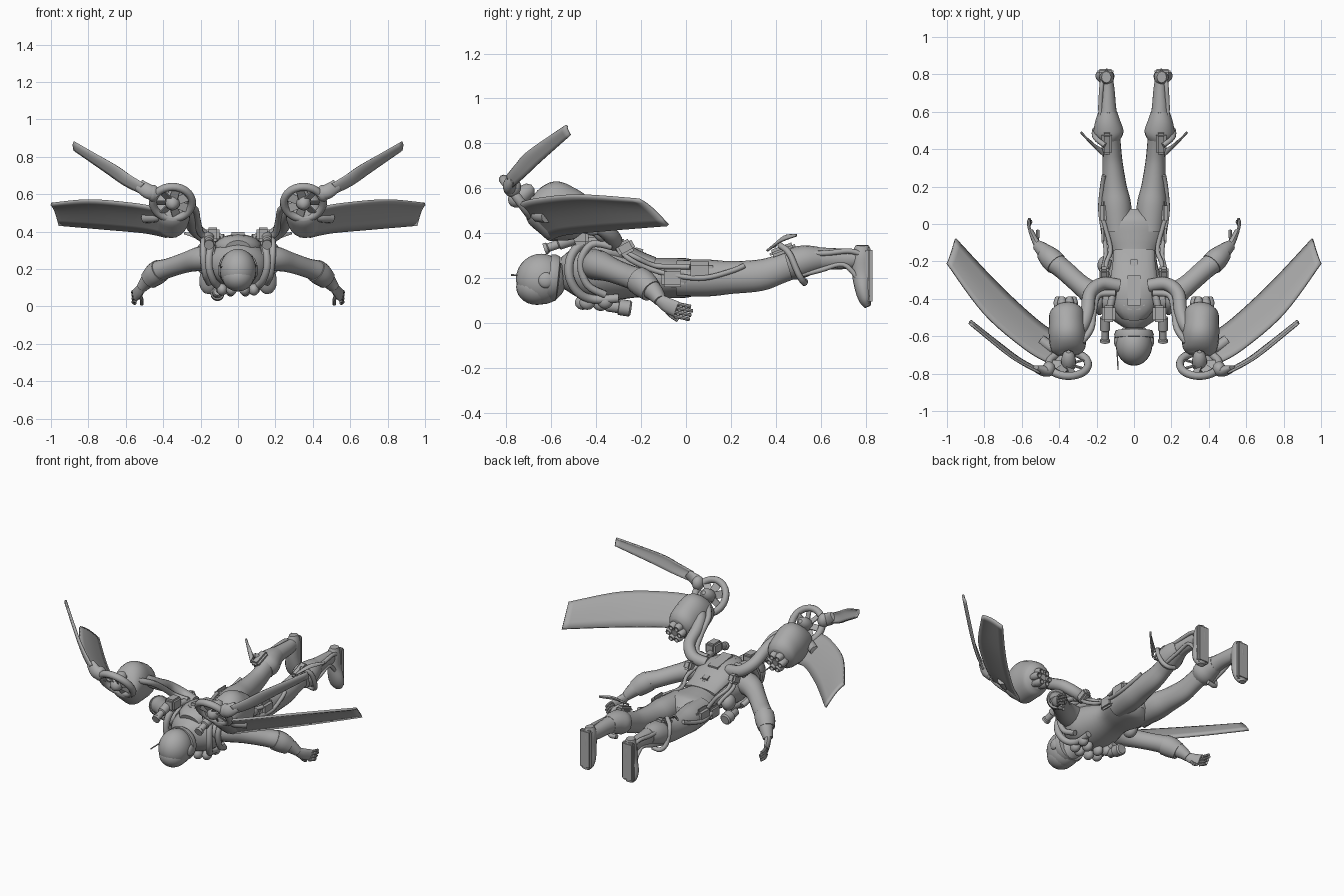
import bpy, bmesh, math
from mathutils import Vector as V, Matrix

grey = bpy.data.materials.new("plain_grey")
grey.diffuse_color = (0.4, 0.4, 0.4, 1)


def finish(name, bm, mirror=True, angle=40):
    bmesh.ops.recalc_face_normals(bm, faces=bm.faces)
    me = bpy.data.meshes.new(name)
    bm.to_mesh(me)
    bm.free()
    me.materials.append(grey)
    ob = bpy.data.objects.new(name, me)
    bpy.context.collection.objects.link(ob)
    bpy.ops.object.select_all(action='DESELECT')
    ob.select_set(True)
    bpy.context.view_layer.objects.active = ob
    bpy.ops.object.shade_smooth_by_angle(angle=math.radians(angle))
    if mirror:
        ob.modifiers.new("mirror", 'MIRROR').use_mirror_merge = False
    return ob


def spline(rows, sub):
    """Catmull-Rom through rows of equal-length tuples."""
    out, n = [], len(rows)
    for i in range(n - 1):
        p = [rows[max(i - 1, 0)], rows[i], rows[i + 1], rows[min(i + 2, n - 1)]]
        for s in range(sub):
            t = s / sub
            out.append([0.5 * (2 * b + (c - a) * t + (2 * a - 5 * b + 4 * c - d) * t * t
                               + (3 * b - a - 3 * c + d) * t ** 3) for a, b, c, d in zip(*p)])
    return out + [list(rows[-1])]


def loft(name, rows, ref=(1, 0, 0), sub=4, seg=16, mirror=True):
    """Elliptic sections; rows are x, y, z, radius along ref, other radius."""
    bm, rings = bmesh.new(), []
    pts = spline(rows, sub)
    u = V(ref)
    for i, p in enumerate(pts):
        t = (V(pts[min(i + 1, len(pts) - 1)][:3]) - V(pts[max(i - 1, 0)][:3])).normalized()
        u = (u - t * u.dot(t)).normalized()
        w = t.cross(u)
        rings.append([bm.verts.new(V(p[:3]) + u * p[3] * math.cos(a) + w * p[4] * math.sin(a))
                      for a in (k * math.tau / seg for k in range(seg))])
    for a, b in zip(rings, rings[1:]):
        for k in range(seg):
            bm.faces.new((a[k], a[(k + 1) % seg], b[(k + 1) % seg], b[k]))
    bm.faces.new(rings[0])
    bm.faces.new(rings[-1])
    return finish(name, bm, mirror)


def tube(name, pts, r, ref=(0, 0, 1), mirror=True, sub=5, seg=10):
    return loft(name, [(*p, r, r) for p in pts], ref, sub, seg, mirror)


def basis(axis):
    return V(axis).to_track_quat('Z', 'Y').to_matrix().to_4x4()


def lathe(name, c, axis, profile, seg=24, mirror=True, closed=False):
    """Revolve (distance, radius) pairs around an axis through c."""
    bm = bmesh.new()
    M = Matrix.Translation(c) @ basis(axis)
    rings = [[bm.verts.new(M @ V((r * math.cos(k * math.tau / seg), r * math.sin(k * math.tau / seg), d)))
              for k in range(seg)] for d, r in profile]
    for a, b in zip(rings, rings[1:] + rings[:1] if closed else rings[1:]):
        for k in range(seg):
            bm.faces.new((a[k], a[(k + 1) % seg], b[(k + 1) % seg], b[k]))
    if not closed:
        bm.faces.new(rings[0])
        bm.faces.new(rings[-1])
    return finish(name, bm, mirror)


def ball(name, c, r, mirror=True):
    bm = bmesh.new()
    bmesh.ops.create_uvsphere(bm, u_segments=24, v_segments=14, radius=1,
                              matrix=Matrix.Translation(c) @ Matrix.Diagonal((*r, 1)))
    return finish(name, bm, mirror)


def box(name, c, size, rot=0, mirror=True, bevel=0.012):
    bm = bmesh.new()
    bmesh.ops.create_cube(bm, size=1, matrix=Matrix.Translation(c) @ Matrix.Rotation(rot, 4, 'X')
                          @ Matrix.Diagonal((*size, 1)))
    bmesh.ops.bevel(bm, geom=bm.edges[:], offset=bevel, segments=2, affect='EDGES')
    return finish(name, bm, mirror)


def blade(name, edge_a, edge_b, sag, thick, sub=6, across=6):
    """Curved plate between two edge curves, sagging along its middle."""
    bm, grid = bmesh.new(), []
    for a, b in zip(spline(edge_a, sub), spline(edge_b, sub)):
        grid.append([bm.verts.new(V(a).lerp(V(b), j / across)
                                  + V(sag) * math.sin(math.pi * j / across)) for j in range(across + 1)])
    for a, b in zip(grid, grid[1:]):
        for j in range(across):
            bm.faces.new((a[j], a[j + 1], b[j + 1], b[j]))
    m = finish(name, bm).modifiers.new("thickness", 'SOLIDIFY')
    m.thickness, m.offset = thick, 0


# body
loft("torso", [(0, -.55, .22, .06, .07), (0, -.49, .225, .14, .11), (0, -.4, .225, .172, .13),
               (0, -.3, .22, .15, .12), (0, -.18, .205, .12, .09), (0, -.08, .2, .15, .09),
               (0, 0, .2, .168, .088), (0, .04, .2, .13, .075), (0, .08, .2, .04, .04)],
     seg=28, mirror=False)
loft("leg", [(.085, -.04, .2, .075, .08), (.095, .1, .2, .08, .082), (.105, .2, .202, .066, .073),
             (.115, .33, .212, .054, .07), (.12, .42, .24, .05, .064), (.135, .52, .275, .055, .064),
             (.14, .62, .285, .045, .05), (.14, .72, .285, .036, .045), (.145, .79, .29, .03, .04)], seg=20)
loft("foot", [(.148, .785, .345, .025, .03), (.146, .785, .3, .038, .045), (.148, .785, .22, .04, .045),
              (.155, .79, .15, .051, .037), (.158, .80, .1, .045, .028), (.16, .81, .072, .022, .014)])
box("sole", (.153, .815, .21), (.085, .03, .25), 0, bevel=.01)
loft("boot_cuff", [(.135, .455, .255, .064, .064), (.136, .49, .265, .08, .074),
                   (.14, .54, .278, .07, .068), (.14, .6, .285, .05, .053)])
loft("arm", [(.11, -.41, .26, .07, .075), (.2, -.385, .255, .066, .07), (.28, -.33, .235, .055, .055),
             (.37, -.25, .205, .052, .054), (.43, -.2, .185, .056, .055), (.48, -.145, .14, .042, .042),
             (.515, -.115, .1, .028, .03)], ref=(0, 0, 1))
loft("sleeve_cuff", [(.415, -.215, .192, .062, .06), (.445, -.185, .17, .062, .06),
                     (.475, -.155, .142, .052, .05)], ref=(0, 0, 1))

# hands
loft("palm", [(.51, -.12, .105, .026, .022), (.53, -.085, .08, .034, .018), (.55, -.04, .06, .036, .014)],
     ref=(0, 0, 1), seg=12)
for i in range(4):
    z = .086 - .019 * i
    tube("finger", [(.548, -.05, z), (.562, -.015, z - .006), (.562 - .004 * i, .03 - .008 * abs(i - 1), z - .014)],
         .0085, (1, 0, 0), sub=3, seg=8)
tube("thumb", [(.525, -.095, .065), (.515, -.07, .035), (.515, -.035, .012)], .01, (1, 0, 0), sub=3, seg=8)

# helmet and antenna
ball("helmet", (0, -.645, .195), (.098, .113, .113), False)
ball("visor", (0, -.665, .16), (.085, .092, .08), False)
lathe("helmet_rim", (0, -.6, .2), (0, -1, .1), [(-.035, .07), (-.03, .098), (-.01, .106), (.01, .104)], mirror=False)
ball("ear_cap", (.09, -.625, .19), (.018, .035, .035))
tube("antenna", [(-.095, -.6, .205), (-.09, -.69, .21), (-.085, -.78, .213)], .004, mirror=False, seg=6)

# back unit
loft("backpack", [(0, -.5, .3, .07, .055), (0, -.44, .315, .115, .068), (0, -.33, .32, .13, .06),
                  (0, -.22, .285, .115, .04), (0, -.14, .265, .11, .028)], seg=20, mirror=False)
box("spine_plate", (0, -.36, .355), (.11, .2, .06), -.15, False, .02)
box("back_buckle", (0, -.21, .32), (.06, .06, .025), -.25, False)
box("shoulder_box", (.135, -.48, .385), (.07, .09, .075))
lathe("shoulder_canister", (.155, -.5, .375), (0, -1, -.35), [(0, .028), (.07, .028), (.075, .02), (.12, .02), (.125, .026), (.14, .026)], 14)
box("side_clip", (.16, -.27, .335), (.05, .08, .06), .5)

# harness, hoses and pouches
tube("shoulder_strap", [(.11, -.36, .36), (.13, -.45, .36), (.15, -.51, .3), (.155, -.52, .21),
                        (.13, -.48, .135), (.1, -.41, .105), (.1, -.3, .11)], .02, (1, 0, 0))
tube("arm_loop", [(.18, -.33, .34), (.185, -.42, .35), (.185, -.47, .27), (.175, -.44, .17), (.155, -.36, .125)], .017, (1, 0, 0))
tube("leg_hose", [(.12, -.33, .36), (.165, -.26, .29), (.15, -.16, .24), (.165, -.04, .21),
                  (.18, .08, .2), (.17, .2, .23), (.16, .26, .255)], .012)
tube("waist_hose", [(.13, -.3, .33), (.15, -.22, .29), (.125, -.14, .255), (.15, -.03, .25), (.165, .02, .25)], .012)
box("hip_pouch", (.16, .06, .23), (.045, .12, .09), 0, bevel=.02)
box("thigh_pad", (.16, -.06, .2), (.03, .1, .08), 0)
for x, y, z in ((.035, -.46, .09), (.085, -.44, .09), (.04, -.38, .085), (.09, -.36, .095)):
    ball("chest_pouch", (x, y, z), (.028, .035, .032))
lathe("belly_canister", (-.11, -.36, .08), (0, 1, -.15), [(0, .02), (.01, .028), (.06, .028), (.062, .036), (.11, .036), (.118, .028)], 16, False)
ball("waist_flask", (-.155, -.22, .2), (.04, .05, .05), False)

# leg braces and knee fins
tube("brace_bar", [(.155, .42, .345), (.205, .46, .31), (.21, .5, .22), (.18, .525, .18), (.13, .53, .185)], .014, (1, 0, 0))
tube("ankle_bar", [(.175, .53, .31), (.18, .62, .31), (.175, .72, .32), (.17, .77, .31)], .012)
tube("heel_hose", [(.18, .5, .21), (.175, .6, .235), (.17, .7, .26), (.17, .765, .2)], .011)
box("knee_bracket", (.145, .43, .325), (.055, .12, .035), .35)
blade("knee_fin", [(.16, .36, .32), (.22, .42, .36), (.285, .49, .385)],
      [(.17, .40, .34), (.225, .44, .385), (.285, .492, .39)], (0, 0, .005), .01)

# jet pods: open fan ring tipped forward, rounded body behind it
AX = V((0, -.8, -.6))
C = V((.35, -.75, .555))
tube("pod_arm", [(.08, -.33, .35), (.17, -.32, .37), (.235, -.37, .42), (.25, -.47, .475), (.28, -.55, .52), (.34, -.6, .53)], .036, seg=14)
tube("pod_hose", [(.1, -.37, .37), (.19, -.38, .38), (.215, -.46, .45), (.23, -.56, .52), (.28, -.63, .55)], .018)
lathe("fan_ring", C, AX, [(.022 * math.sin(a), .105 + .021 * math.cos(a))
                          for a in (k * math.tau / 10 for k in range(10))], 32, closed=True)
lathe("fan_hub", C, AX, [(-.085, .012), (-.07, .03), (-.03, .04), (.015, .038), (.035, .026), (.045, .008)], 16)
bm = bmesh.new()
for k in range(7):
    M = Matrix.Translation(C) @ basis(AX) @ Matrix.Rotation(k * math.tau / 7, 4, 'Z') \
        @ Matrix.Translation((.065, 0, 0)) @ Matrix.Rotation(.5, 4, 'X') @ Matrix.Diagonal((.075, .045, .006, 1))
    bmesh.ops.create_cube(bm, size=1, matrix=M)
finish("fan_blades", bm)
loft("pod_body", [(.35, -.7, .51, .06, .05), (.352, -.67, .505, .09, .085), (.355, -.6, .5, .1, .132),
                  (.358, -.53, .485, .097, .122), (.36, -.47, .47, .09, .1), (.362, -.44, .46, .06, .065)], seg=24)
E = V((.365, -.455, .455))
for k in range(6):
    a = k * math.tau / 6
    o = V((.04 * math.cos(a), 0, .04 * math.sin(a)))
    lathe("exhaust_nozzle", E + o, (0, .95, -.2), [(-.03, .02), (.02, .023), (.035, .026), (.065, .017), (.065, .012), (.03, .01)], 10)
lathe("exhaust_core", E, (0, .95, -.2), [(-.02, .05), (.03, .045), (.055, .02)], 14)

# wings
blade("main_wing", [(.45, -.745, .53), (.58, -.67, .55), (.8, -.48, .567), (1.0, -.21, .548)],
      [(.38, -.6, .37), (.5, -.53, .395), (.72, -.33, .415), (.955, -.08, .435)], (0, -.01, .02), .014)
blade("upper_blade", [(.5, -.795, .655), (.58, -.755, .705), (.67, -.70, .765), (.875, -.53, .88)],
      [(.52, -.77, .605), (.61, -.72, .65), (.71, -.645, .72), (.875, -.515, .835)], (.005, -.008, .008), .012)
loft("blade_root", [(.44, -.775, .6, .035, .035), (.48, -.785, .615, .04, .03), (.53, -.77, .65, .032, .014)], ref=(0, 0, 1))
ball("blade_pivot", (.455, -.775, .605), (.035, .04, .045))
tube("wing_root", [(.4, -.66, .5), (.44, -.66, .48), (.5, -.62, .475)], .03)
